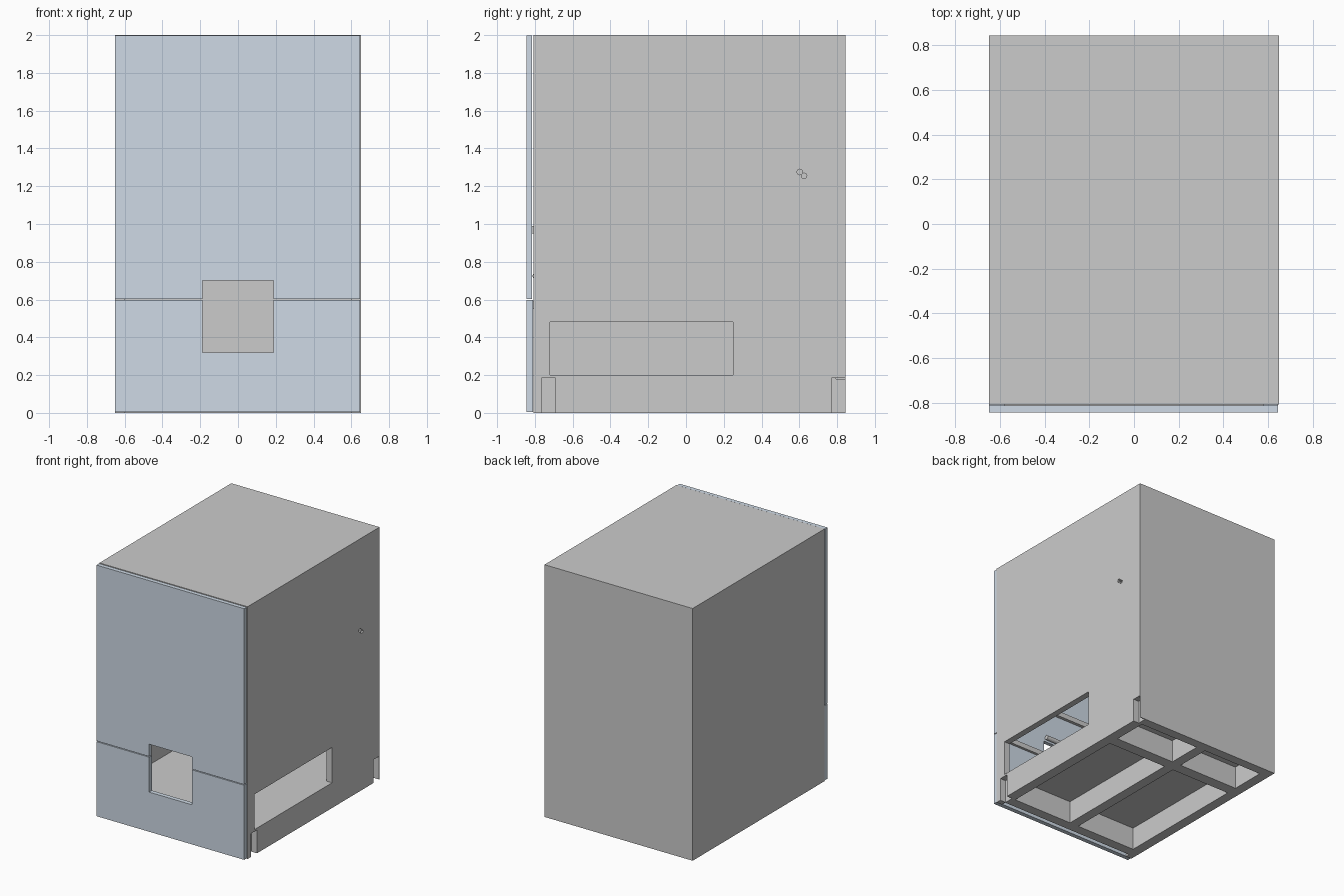
import bpy, math

if "Cube" in bpy.data.objects:
    bpy.data.objects.remove(bpy.data.objects["Cube"])

blue = bpy.data.materials.new("door_blue")
blue.diffuse_color = (0.62, 0.70, 0.79, 1)
blue.use_nodes = True
blue.node_tree.nodes["Principled BSDF"].inputs["Base Color"].default_value = blue.diffuse_color


def box(name, x, y, z, mat=None):
    """Box from its (min, max) range on each axis."""
    bpy.ops.mesh.primitive_cube_add(size=1)
    o = bpy.context.object
    o.name = name
    o.location = [(r[0] + r[1]) / 2 for r in (x, y, z)]
    o.scale = [r[1] - r[0] for r in (x, y, z)]
    bpy.ops.object.transform_apply(location=True, rotation=False, scale=True)
    if mat:
        o.data.materials.append(mat)
    return o


def rod(name, loc, radius, length, axis, sides=12):
    rot = {"x": (0, math.pi / 2, 0), "z": (0, 0, 0)}[axis]
    bpy.ops.mesh.primitive_cylinder_add(vertices=sides, radius=radius, depth=length,
                                        location=loc, rotation=rot)
    bpy.context.object.name = name
    return bpy.context.object


def cut(target, cutter):
    cutter.hide_render = True
    cutter.display_type = "WIRE"
    m = target.modifiers.new("cut", "BOOLEAN")
    m.operation, m.solver, m.object = "DIFFERENCE", "EXACT", cutter


W, F, B, T = 0.65, -0.808, 0.845, 0.05   # half width, body front, back, wall
BASE = 0.19                              # height of the base frame

# Cabinet shell, open at the front
box("left_panel", (-W, -W + T), (F, B), (0, 2))
right = box("right_panel", (W - T, W), (F, B), (0, 2))
box("top_panel", (-W + T, W - T), (F, B), (2 - T, 2))
box("back_panel", (-W + T, W - T), (B - T, B), (BASE, 2 - T))
box("back_skirt", (-W + T, W), (B - 0.004, B), (0, BASE))
box("floor_plate", (-W + T, W - T), (-0.77, B - T), (BASE - 0.01, 0.2))

# Side window, lower corner notches and two cable holes
cut(right, box("window_cutter", (W - 0.1, W + 0.1), (-0.72, 0.25), (0.2, 0.48)))
for i, (y0, y1) in enumerate([(-0.765, -0.69), (0.77, B - 0.004)]):
    cut(right, box(f"notch_cutter_{i}", (W - 0.1, W + 0.1), (y0, y1), (-0.1, 0.185)))
for i, (y, z) in enumerate([(0.602, 1.275), (0.625, 1.255)]):
    cut(right, rod(f"cable_hole_cutter_{i}", (W, y, z), 0.015, 0.3, "x", 8))

# Base frame of beams, open underneath
for name, y in [("front", (-0.77, -0.69)), ("cross", (0.40, 0.49)), ("rear", (0.77, B - 0.004))]:
    box(f"base_{name}_beam", (-W + T, W - T), y, (0, BASE - 0.01))
for name, x in [("left", (-W + T, -0.57)), ("middle", (-0.04, 0.04)), ("right", (0.57, W - T))]:
    for part, y in [("front", (-0.69, 0.40)), ("rear", (0.49, 0.77))]:
        box(f"base_{name}_{part}_beam", x, y, (0, BASE - 0.01))

# Two doors sharing a square hatch opening
hatch = box("hatch_cutter", (-0.188, 0.188), (-1, -0.7), (0.32, 0.70))
upper = box("upper_door", (-W, 0.646), (-B, -0.814), (0.603, 1.997), blue)
lower = box("lower_door", (-W, 0.646), (-B, -0.81), (0.006, 0.597), blue)
for door in (upper, lower):
    cut(door, hatch)

# Stiffening rails and hatch hardware behind the doors
for s in (-1, 1):
    xs = sorted((s * 0.20, s * 0.58))
    box("lower_door_rail", xs, (-0.81, -0.79), (0.55, 0.59))
box("upper_door_rail", (-0.58, 0.58), (-0.814, -0.79), (0.95, 0.99))
rod("hatch_hinge", (0, -0.795, 0.725), 0.018, 0.36, "x")

# Lower door hinge pin
rod("lower_hinge_pin", (0.645, -0.772, 0.10), 0.005, 0.18, "z")
